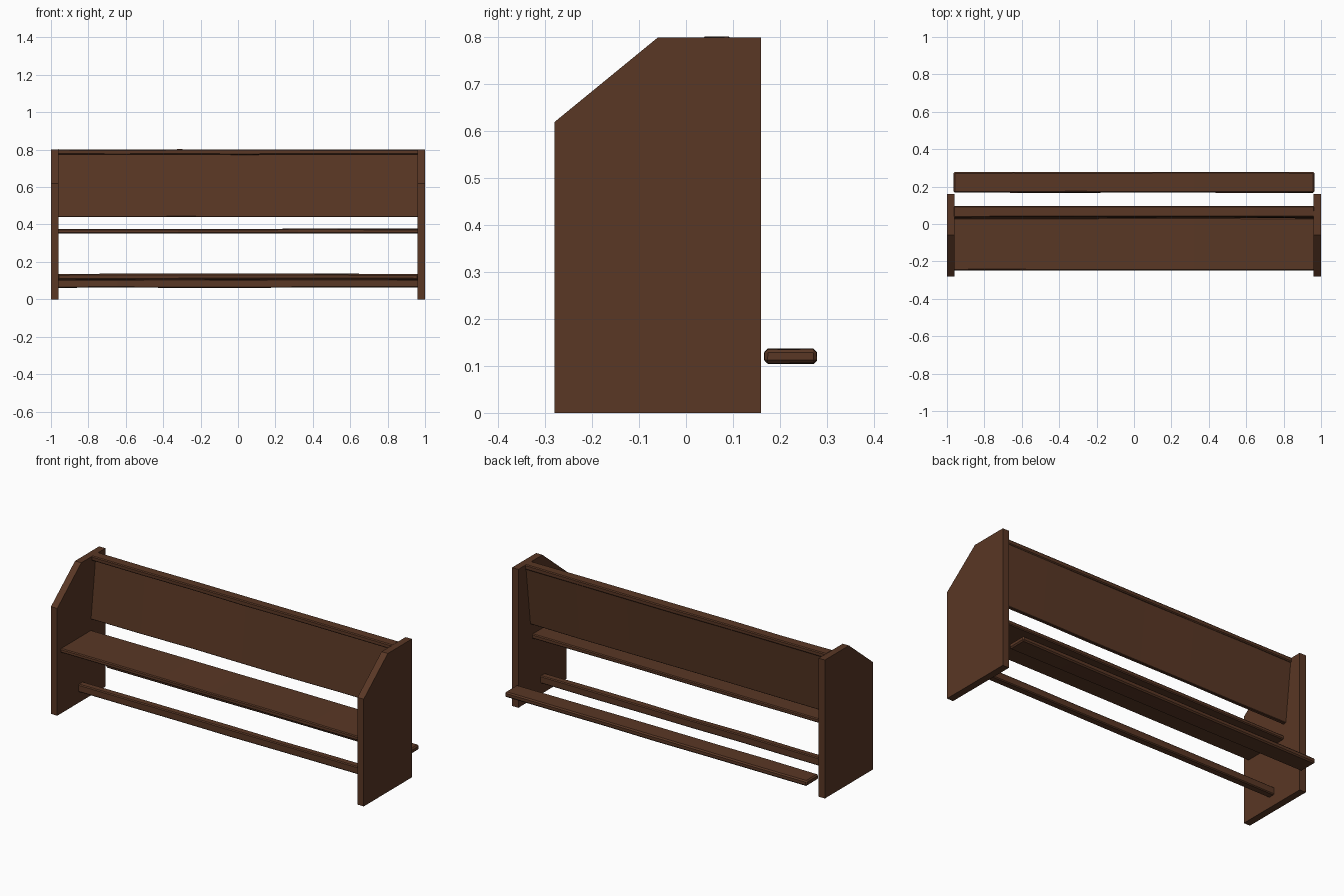
import bpy, bmesh, random

random.seed(4)
if "Cube" in bpy.data.objects:
    bpy.data.objects.remove(bpy.data.objects["Cube"], do_unlink=True)

wood = bpy.data.materials.new("dark wood")
wood.use_nodes = True
color = (0.1, 0.038, 0.018, 1)
wood.diffuse_color = color
wood.node_tree.nodes["Principled BSDF"].inputs["Base Color"].default_value = color

END = 0.965   # boards reach slightly into the side panels


def extrude(name, profile, x0, x1, segments=1, wear=0.0, bevel=0.0):
    """Extrude a (y, z) profile along x, with optional worn, uneven edges."""
    bm = bmesh.new()
    rings = []
    for i in range(segments + 1):
        x = x0 + (x1 - x0) * i / segments
        rings.append([bm.verts.new((x, y + random.uniform(-wear, wear),
                                    z + random.uniform(-wear, wear)))
                      for y, z in profile])
    n = len(profile)
    for a, b in zip(rings, rings[1:]):
        for k in range(n):
            bm.faces.new((a[k], a[(k + 1) % n], b[(k + 1) % n], b[k]))
    bm.faces.new(rings[0])
    bm.faces.new(rings[-1][::-1])
    bmesh.ops.recalc_face_normals(bm, faces=bm.faces)
    mesh = bpy.data.meshes.new(name)
    bm.to_mesh(mesh)
    bm.free()
    mesh.materials.append(wood)
    obj = bpy.data.objects.new(name, mesh)
    bpy.context.collection.objects.link(obj)
    if bevel:
        mod = obj.modifiers.new("worn edge", 'BEVEL')
        mod.width = bevel
        mod.segments = 1
        mod.limit_method = 'ANGLE'
    return obj


def board(name, y0, y1, z0, z1, lean=0.0, bevel=0.005):
    """Long board between the side panels; lean shifts its top backwards."""
    profile = [(y0, z0), (y1, z0), (y1 + lean, z1), (y0 + lean, z1)]
    return extrude(name, profile, -END, END, 6, 0.0015, bevel)


# Side panels with a sloped front corner
side = [(-0.28, 0), (0.16, 0), (0.16, 0.8), (-0.06, 0.8), (-0.28, 0.62)]
extrude("right_side_panel", side, -1.0, -0.96)
extrude("left_side_panel", side, 0.96, 1.0)

# Boards spanning the bench
board("seat", -0.248, 0.033, 0.352, 0.376)
board("backrest", 0.03, 0.05, 0.44, 0.785, lean=0.04, bevel=0.003)
board("top_rail", 0.036, 0.096, 0.774, 0.801)
board("stretcher", -0.085, -0.043, 0.062, 0.107)
board("rear_kneeler", 0.167, 0.278, 0.105, 0.136, bevel=0.007)
